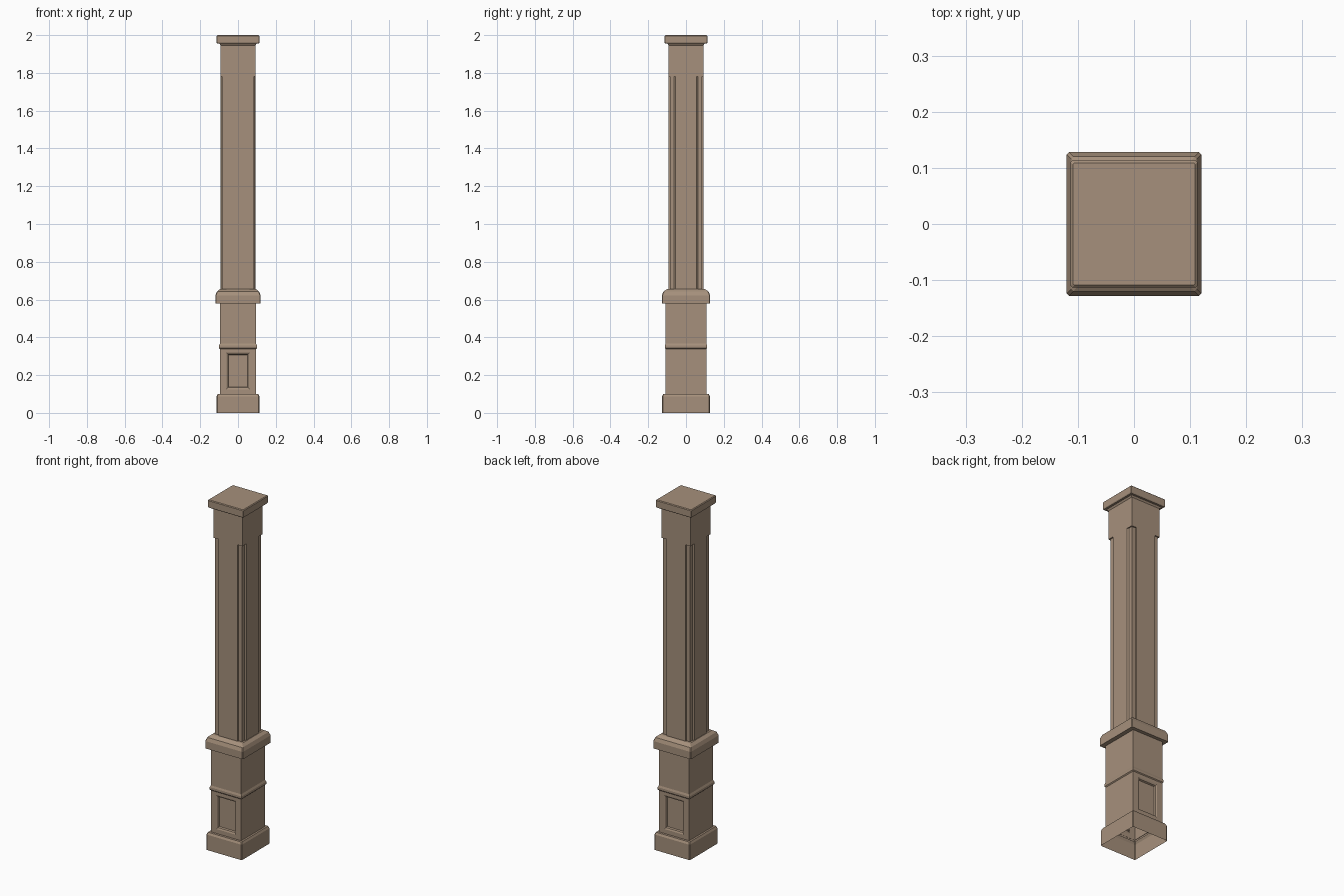
import bpy, bmesh

if "Cube" in bpy.data.objects:
    bpy.data.objects.remove(bpy.data.objects["Cube"])

wood = bpy.data.materials.new("tan wood")
wood.diffuse_color = (0.38, 0.28, 0.2, 1)
wood.use_nodes = True
wood.node_tree.nodes["Principled BSDF"].inputs["Base Color"].default_value = wood.diffuse_color


def finish(bm, name):
    bmesh.ops.recalc_face_normals(bm, faces=bm.faces)
    me = bpy.data.meshes.new(name)
    bm.to_mesh(me)
    bm.free()
    me.materials.append(wood)
    ob = bpy.data.objects.new(name, me)
    bpy.context.collection.objects.link(ob)
    return ob


def bridge(bm, a, b):
    return [bm.faces.new((a[i], a[(i + 1) % len(a)], b[(i + 1) % len(b)], b[i]))
            for i in range(len(a))]


def loft(name, rows, cut=0.0, bottom=False, top=False):
    """Stack rectangular rings (half x, half y, z), corners trimmed by cut."""
    bm = bmesh.new()
    rings = []
    for hx, hy, z in rows:
        pts = []
        for sx, sy in ((1, 1), (-1, 1), (-1, -1), (1, -1)):
            if cut:
                pair = [(sx * hx, sy * (hy - cut)), (sx * (hx - cut), sy * hy)]
                pts += pair if sx * sy > 0 else pair[::-1]
            else:
                pts.append((sx * hx, sy * hy))
        rings.append([bm.verts.new((x, y, z)) for x, y in pts])
    for a, b in zip(rings, rings[1:]):
        bridge(bm, a, b)
    if bottom:
        bm.faces.new(rings[0])
    if top:
        bm.faces.new(rings[-1])
    return finish(bm, name)


# hollow plinth with a bevelled top edge, open underneath
loft("base_plinth", [(.113, .127, 0), (.113, .127, .088), (.107, .121, .1),
                     (.094, .107, .1)], .004)

# pedestal box: sides, then front and back faces with a sunken panel
PX, PY = .096, .108
bm = bmesh.new()
for s in (-1, 1):
    def rect(hx, z0, z1, y):
        return [bm.verts.new((x, s * y, z)) for x, z in
                ((-hx, z0), (hx, z0), (hx, z1), (-hx, z1))]
    outer = rect(PX, .09, .6, PY)
    rim = rect(.062, .125, .32, PY)
    lip = rect(.054, .134, .311, PY - .004)
    step = rect(.05, .138, .307, PY - .012)
    for a, b in ((outer, rim), (rim, lip), (lip, step)):
        bridge(bm, a, b)
    bm.faces.new(step)
    if s < 0:
        front = outer
bm.faces.new((front[0], front[3], outer[3], outer[0]))
bm.faces.new((front[1], front[2], outer[2], outer[1]))
bm.faces.new((front[3], front[2], outer[2], outer[3]))
finish(bm, "pedestal")

# thin belt round the pedestal
loft("pedestal_belt", [(.095, .107, .337), (.101, .112, .343), (.101, .112, .356),
                       (.095, .107, .369)])

# heavy collar between pedestal and shaft
loft("collar", [(.095, .107, .58), (.12, .128, .58), (.12, .128, .622),
                (.112, .12, .642), (.096, .1, .655), (.08, .08, .655)], .004)

# shaft with stepped corners between collar and plain neck
bm = bmesh.new()
quarter = [(.092, .055), (.085, .063), (.085, .085), (.062, .085), (.06, .092)]
pts = []
for sx, sy in ((1, 1), (-1, 1), (-1, -1), (1, -1)):
    q = quarter if sx * sy > 0 else quarter[::-1]
    pts += [(sx * x, sy * y) for x, y in q]
low, high = ([bm.verts.new((x, y, z)) for x, y in pts] for z in (.64, 1.78))
bridge(bm, low, high)
finish(bm, "fluted_shaft")

# plain neck, with a small flare under the cap
loft("shaft_neck", [(.092, .092, 1.78), (.092, .092, 1.946), (.1, .1, 1.957)],
     bottom=True)

# square cap
loft("cap", [(.09, .09, 1.955), (.11, .11, 1.955), (.113, .113, 1.96),
             (.113, .113, 1.996), (.109, .109, 2.0)], .003, top=True)
